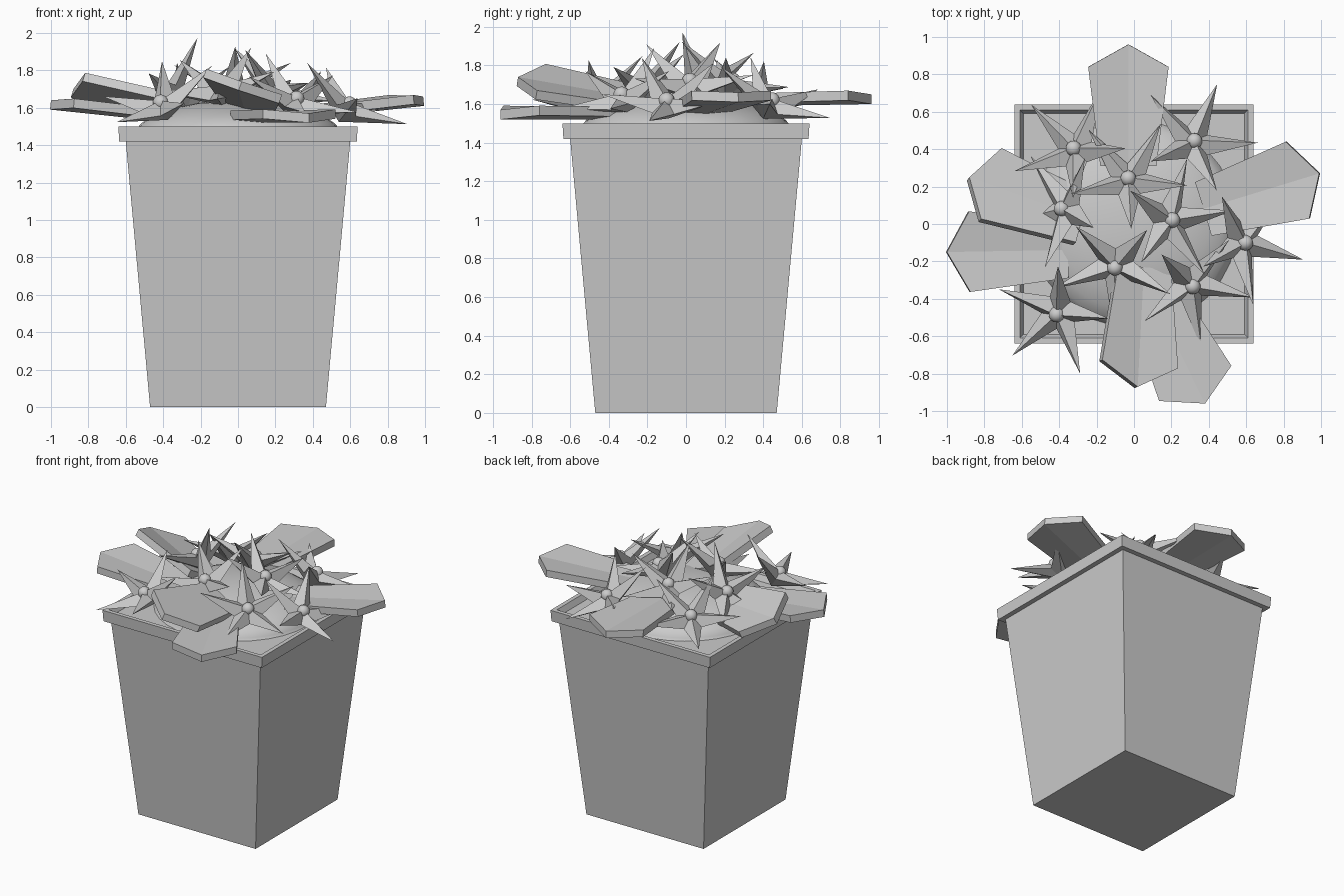
import bpy, bmesh
from math import radians, sin, cos, atan2, pi
from mathutils import Matrix, Vector

cube = bpy.data.objects.get("Cube")
if cube:
    bpy.data.objects.remove(cube, do_unlink=True)

grey = bpy.data.materials.new("plain grey")
grey.use_nodes = True
grey.diffuse_color = (0.6, 0.6, 0.6, 1)
grey.node_tree.nodes["Principled BSDF"].inputs["Base Color"].default_value = grey.diffuse_color


def finish(bm, name, matrix=None, smooth=False):
    """Turn a bmesh into a named grey object."""
    bmesh.ops.recalc_face_normals(bm, faces=bm.faces)
    if matrix:
        bm.transform(matrix)
    for f in bm.faces:
        f.smooth = smooth
    mesh = bpy.data.meshes.new(name)
    bm.to_mesh(mesh)
    bm.free()
    mesh.materials.append(grey)
    obj = bpy.data.objects.new(name, mesh)
    bpy.context.collection.objects.link(obj)
    return obj


def turn(heading, pitch, roll=0):
    return (Matrix.Rotation(radians(heading), 4, 'Z') @ Matrix.Rotation(radians(-pitch), 4, 'Y')
            @ Matrix.Rotation(radians(roll), 4, 'X'))


# Square pot: half-width and height of each ring, bottom to recessed soil
bm = bmesh.new()
rings = []
for half, z in [(0.47, 0), (0.6, 1.42), (0.635, 1.42), (0.64, 1.5), (0.61, 1.5), (0.59, 1.46)]:
    rings.append([bm.verts.new((sx * half, sy * half, z))
                  for sx, sy in ((-1, -1), (1, -1), (1, 1), (-1, 1))])
for low, high in zip(rings, rings[1:]):
    for i in range(4):
        j = (i + 1) % 4
        bm.faces.new((low[i], low[j], high[j], high[i]))
bm.faces.new(rings[0])
bm.faces.new(rings[-1])
finish(bm, "pot")

# Smooth mound that carries the flowers
bm = bmesh.new()
bmesh.ops.create_uvsphere(bm, u_segments=32, v_segments=16, radius=1)
bmesh.ops.bisect_plane(bm, geom=bm.verts[:] + bm.edges[:] + bm.faces[:],
                       plane_co=(0, 0, 0), plane_no=(0, 0, -1), clear_outer=True)
finish(bm, "mound", Matrix.Translation((0, 0, 1.44)) @ Matrix.Diagonal((0.56, 0.56, 0.2, 1)), True)


# Thick leaf: pointed end, slight valley fold down the middle
def leaf(name, apex, heading, pitch, roll):
    bm = bmesh.new()
    outline = [(0, 0), (-0.12, 0.215), (-0.65, 0.15), (-0.65, 0), (-0.65, -0.15), (-0.12, -0.215)]
    top, under = [[bm.verts.new((x, y, abs(y) * 0.1 - drop)) for x, y in outline]
                  for drop in (0, 0.05)]
    for layer in (top, under):
        bm.faces.new(layer[:4])
        bm.faces.new([layer[0]] + layer[3:])
    for i in range(6):
        j = (i + 1) % 6
        bm.faces.new((top[i], top[j], under[j], under[i]))
    finish(bm, name, Matrix.Translation(apex) @ turn(heading, pitch, roll))


leaf("back_leaf", (-0.03, 0.96, 1.65), 90, 1, 0)
leaf("left_leaf", (0.99, 0.27, 1.66), 17, 6, 0)
leaf("upper_right_leaf", (-0.88, 0.25, 1.7), 160, 9, 24)
leaf("right_leaf", (-1.0, -0.15, 1.64), 181, 6, 0)
leaf("upper_front_leaf", (0.02, -0.87, 1.74), -93, 10, -19)
leaf("front_leaf", (0.38, -0.96, 1.57), -64, 0, 0)


# Five-pointed cupped flower with ridged petals and a round heart
def flower(number, x, y, z, spin, tilt):
    lean = Matrix.Rotation(radians(tilt), 4, Vector((-y, x, 0)))
    place = Matrix.Translation((x, y, z)) @ lean @ turn(spin, 0)
    bm = bmesh.new()
    crown, root = bm.verts.new((0, 0, 0.02)), bm.verts.new((0, 0, -0.1))
    star = []
    for i in range(10):
        r, h = (0.33, 0.09) if i % 2 == 0 else (0.1, -0.02)
        star.append(bm.verts.new((r * cos(i * pi / 5), r * sin(i * pi / 5), h)))
    for i in range(10):
        for hub in (crown, root):
            bm.faces.new((hub, star[i], star[(i + 1) % 10]))
    finish(bm, f"flower_{number}", place)
    bm = bmesh.new()
    bmesh.ops.create_uvsphere(bm, u_segments=16, v_segments=10, radius=0.042)
    finish(bm, f"flower_heart_{number}", place @ Matrix.Translation((0, 0, 0.01)), True)


flowers = [
    (-0.32, 0.40, 1.62, 62, 30), (0.32, 0.44, 1.61, 68, 30), (-0.03, 0.24, 1.71, 58, 24),
    (-0.38, 0.08, 1.69, 49, 42), (0.20, 0.02, 1.71, 81, 28), (0.59, -0.10, 1.61, 56, 32),
    (-0.10, -0.23, 1.70, 53, 26), (0.31, -0.33, 1.64, 62, 32), (-0.41, -0.48, 1.62, 79, 32)]
for n, spec in enumerate(flowers, 1):
    flower(n, *spec)
